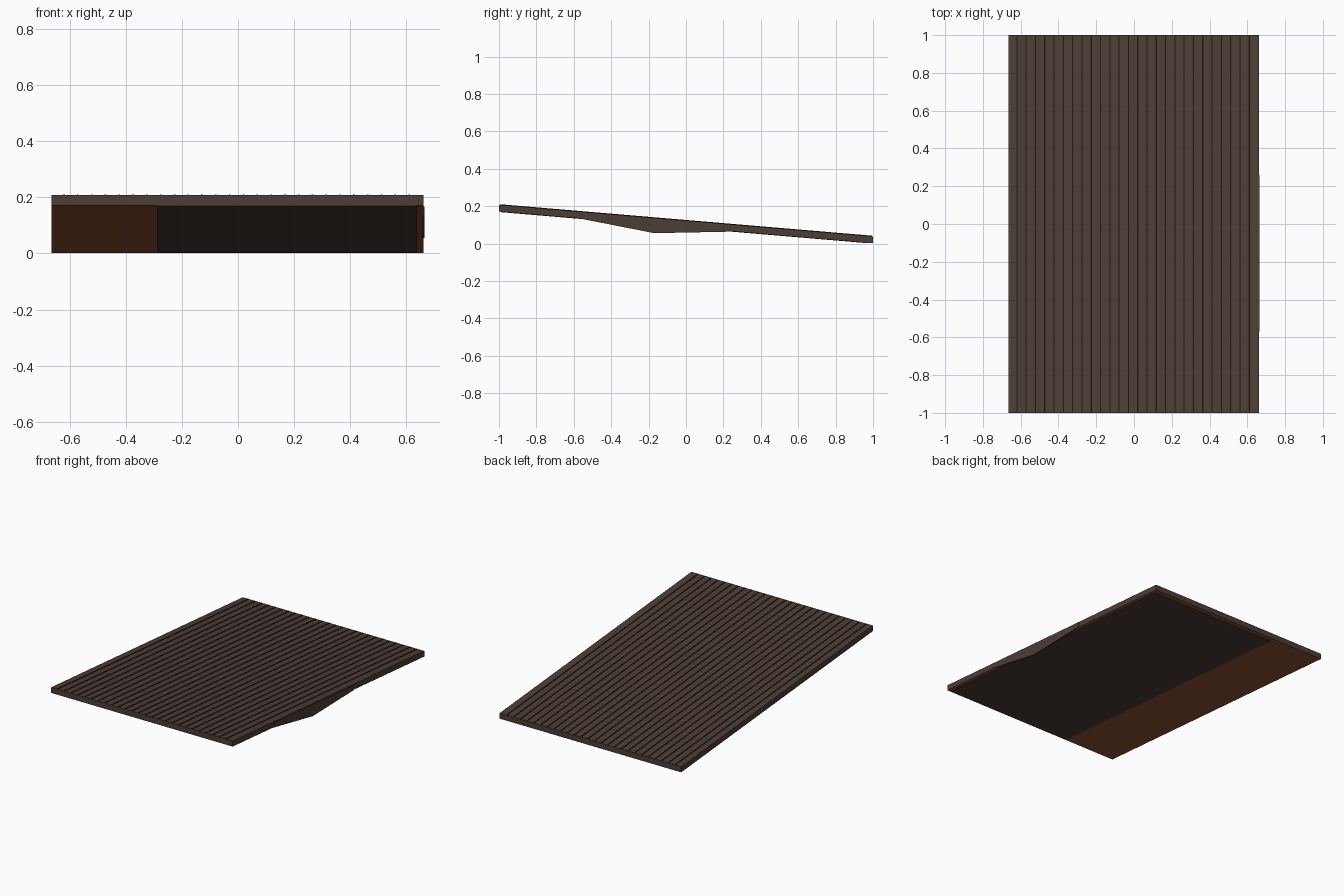
import bpy

if "Cube" in bpy.data.objects:
    bpy.data.objects.remove(bpy.data.objects["Cube"])


def material(name, rgb):
    m = bpy.data.materials.new(name)
    lin = [((c / 255 + 0.055) / 1.055) ** 2.4 if c > 10 else c / 255 / 12.92 for c in rgb]
    m.diffuse_color = (*lin, 1)
    m.use_nodes = True
    m.node_tree.nodes["Principled BSDF"].inputs["Base Color"].default_value = m.diffuse_color
    return m


board_brown = material("weathered brown", (75, 61, 54))
under_brown = material("rust brown", (145, 82, 50))
fin_dark = material("dark red brown", (38, 18, 15))

SLOPE = (0.003 - 0.172) / 2


def bottom(y):
    return 0.002 + SLOPE * (y - 1)


def top(y):
    return bottom(y) + 0.037


def prism(name, x0, x1, profile, mat):
    """Extrude a (y, z) outline from x0 to x1."""
    n = len(profile)
    verts = [(x, y, z) for x in (x0, x1) for y, z in profile]
    faces = [tuple(range(n))[::-1], tuple(range(n, 2 * n))]
    faces += [(i, (i + 1) % n, n + (i + 1) % n, n + i) for i in range(n)]
    me = bpy.data.meshes.new(name)
    me.from_pydata(verts, [], faces)
    me.materials.append(mat)
    ob = bpy.data.objects.new(name, me)
    bpy.context.collection.objects.link(ob)
    return ob


def sloped(name, x0, x1, y0, y1, base, lo, hi, mat):
    return prism(name, x0, x1, [(y0, base(y0) + lo), (y1, base(y1) + lo),
                                (y1, base(y1) + hi), (y0, base(y0) + hi)], mat)


# Sloping slab, underside in rust brown
slab = sloped("sloping_slab", -0.665, 0.661, -1, 1, bottom, 0, 0.037, board_brown)
slab.data.materials.append(under_brown)
for p in slab.data.polygons:
    if all(slab.data.vertices[v].co.z < bottom(slab.data.vertices[v].co.y) + 0.01 for v in p.vertices):
        p.material_index = 1

# Broad panel on the underside
sloped("underside_panel", -0.288, 0.638, -0.995, 0.965, bottom, -0.002, 0.004, board_brown)

# Thin raised strips along the top
for k in range(26):
    x = -0.62 + 0.0492 * k
    sloped(f"top_strip_{k + 1}", x - 0.003, x + 0.003, -0.995, 0.995, top, -0.004, 0.003, fin_dark)

# Hanging side bracket plate on the right edge
prism("side_plate", 0.658, 0.665,
      [(-0.57, bottom(-0.57)), (-0.17, 0.056), (0.26, bottom(0.26)),
       (0.26, top(0.26) - 0.004), (-0.57, top(-0.57) - 0.004)],
      board_brown)
